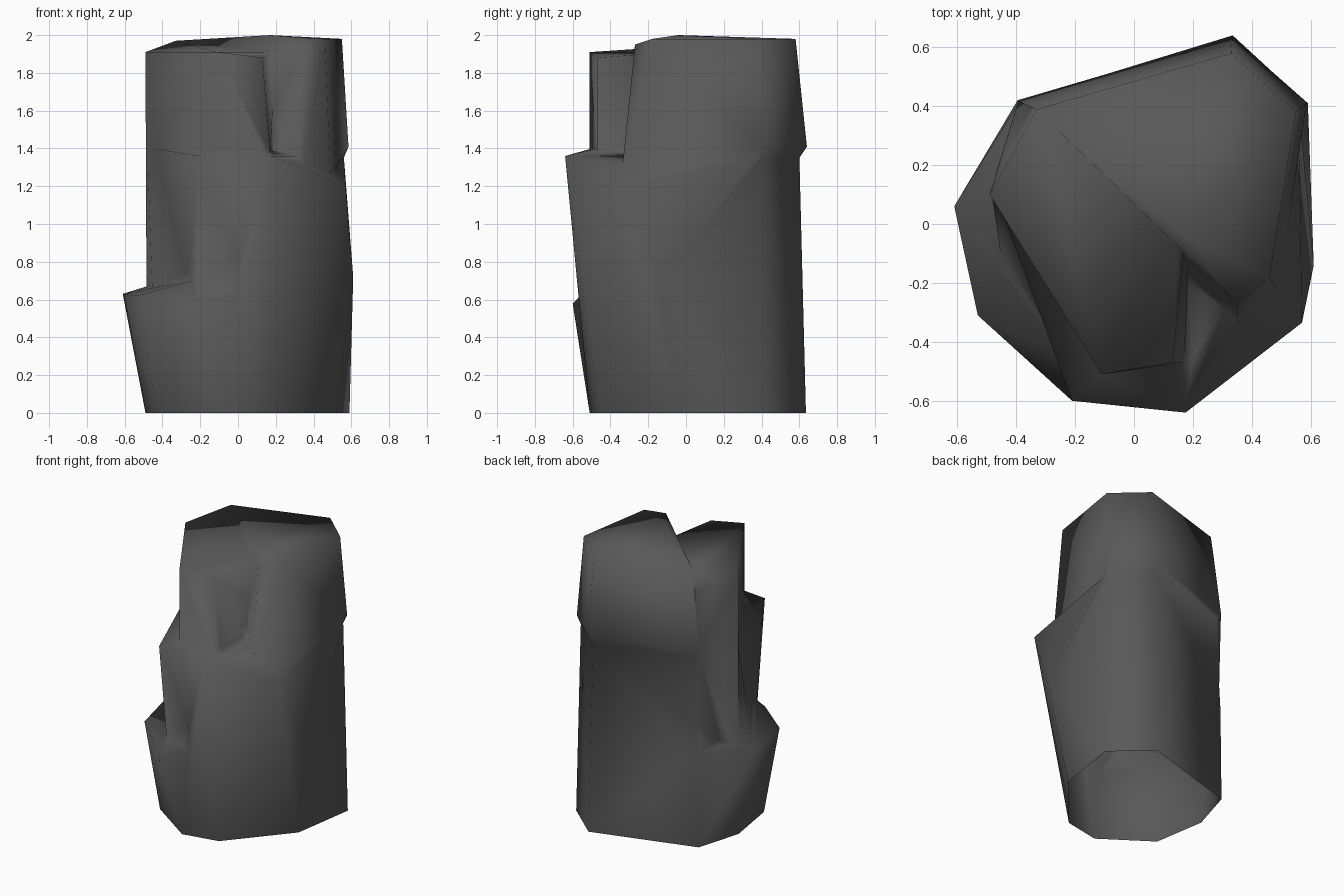
import bpy, bmesh, math

if "Cube" in bpy.data.objects:
    bpy.data.objects.remove(bpy.data.objects["Cube"])

stone = bpy.data.materials.new("dark_grey_stone")
stone.diffuse_color = (0.1, 0.1, 0.1, 1)
stone.use_nodes = True
stone.node_tree.nodes["Principled BSDF"].inputs["Base Color"].default_value = stone.diffuse_color


def chunk(name, pts):
    """Faceted rock chunk: convex hull around a few corner points."""
    bm = bmesh.new()
    for p in pts:
        bm.verts.new(p)
    bmesh.ops.convex_hull(bm, input=bm.verts[:])
    junk = [v for v in bm.verts if not v.link_faces]
    bmesh.ops.delete(bm, geom=junk, context='VERTS')
    bmesh.ops.dissolve_limit(bm, angle_limit=math.radians(1), verts=bm.verts[:], edges=bm.edges[:])
    bmesh.ops.recalc_face_normals(bm, faces=bm.faces[:])
    me = bpy.data.meshes.new(name)
    bm.to_mesh(me)
    bm.free()
    me.materials.append(stone)
    ob = bpy.data.objects.new(name, me)
    bpy.context.collection.objects.link(ob)
    return ob


# Main body: foot outline rising to the rear ledge
foot = [(-.395, .42), (-.49, .1), (-.43, -.275), (-.09, -.51), (.17, -.46),
        (.52, -.05), (.59, .41), (.335, .635)]
body = chunk("rock_pillar", [(x, y, 0) for x, y in foot] + [
    (-.38, .40, 1.38), (.32, .60, 1.36), (.56, .40, 1.36), (-.48, .1, 1.38),
    (.61, -.14, .72), (.57, -.335, 1.2), (.175, -.64, 1.36), (.17, -.05, 1.4), (.565, .0, 1.25),
    (-.11, -.5, 1.40)])

# Front shelf below the upper column
shelf = chunk("front_shelf", [
    (-.21, -.6, 1.36), (.175, -.64, 1.36), (.57, -.335, 1.2), (.17, -.2, 1.40), (-.45, .05, 1.4),
    (-.11, -.5, 1.40), (.13, -.47, 1.40), (-.22, -.50, .65), (.12, -.53, .5), (.55, -.18, .6), (-.40, 0, .6)])

# Low lump on the left foot
lump = chunk("left_lump", [
    (-.61, .06, .63), (-.53, -.31, .62), (-.21, -.6, .58), (-.39, .415, .68),
    (-.45, .1, .68), (-.25, -.45, .70), (-.1, -.4, .70), (.0, -.54, .64),
    (-.395, .42, 0), (-.49, .1, 0), (-.43, -.275, 0), (-.09, -.51, 0), (0, 0, 0)])

# Upper left column with flat top, its right side leaning out at the bottom
column = chunk("front_column", [
    (-.49, .1, 1.91), (-.11, -.51, 1.91), (.13, -.47, 1.88), (.165, -.05, 1.91), (.2, .2, 1.91),
    (-.33, .39, 1.97), (-.395, .418, 1.41), (-.38, .40, .5),
    (-.49, .1, .5), (-.11, -.51, .7), (.17, -.47, 1.36), (.17, -.04, .5), (.2, .2, .5)])

# Tall rear block overhanging the body
block = chunk("rear_block", [
    (-.33, .39, 1.98), (.33, .58, 1.98), (.55, .38, 1.98), (.46, -.18, 1.98), (.35, -.27, 1.95), (.17, -.04, 2.0),
    (-.395, .42, 1.41), (.335, .64, 1.41), (.585, .41, 1.41), (.49, -.23, 1.25), (.35, -.34, 1.3), (.17, -.06, 1.3),
    (-.38, .40, 1.36), (.32, .60, 1.35), (.56, .40, 1.35)])

# Fuse into one stone
bpy.context.view_layer.objects.active = body
for part in (shelf, lump, column, block):
    m = body.modifiers.new("fuse", 'BOOLEAN')
    m.operation = 'UNION'
    m.solver = 'EXACT'
    m.object = part
    bpy.ops.object.modifier_apply(modifier=m.name)
    bpy.data.objects.remove(part)

# Open underside, small slivers merged, soft shading all over
bm = bmesh.new()
bm.from_mesh(body.data)
bmesh.ops.remove_doubles(bm, verts=bm.verts[:], dist=0.025)
under = [f for f in bm.faces if f.normal.z < -.9 and f.calc_center_median().z < .02]
bmesh.ops.delete(bm, geom=under, context='FACES')
bmesh.ops.triangulate(bm, faces=bm.faces[:])
for f in bm.faces:
    f.smooth = True
bm.to_mesh(body.data)
bm.free()
